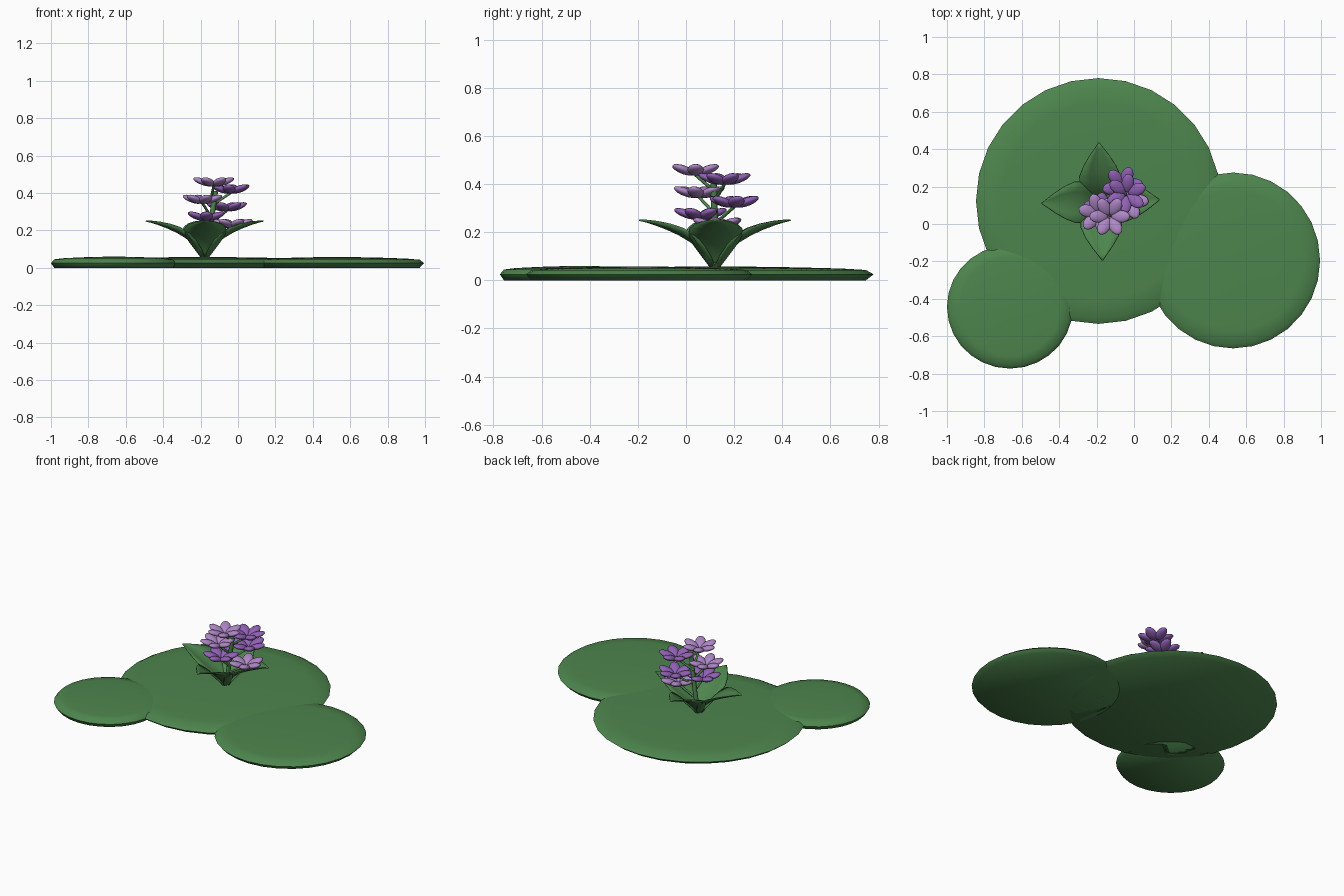
import bpy, bmesh, math
from mathutils import Vector, Matrix

if "Cube" in bpy.data.objects:
    bpy.data.objects.remove(bpy.data.objects["Cube"])


def material(name, rgb):
    m = bpy.data.materials.new(name)
    m.diffuse_color = (*rgb, 1)
    m.use_nodes = True
    m.node_tree.nodes["Principled BSDF"].inputs["Base Color"].default_value = m.diffuse_color
    return m


GREEN = material("leaf green", (0.075, 0.235, 0.075))
LILAC = material("light lilac", (0.42, 0.24, 0.56))
VIOLET = material("violet", (0.28, 0.12, 0.46))


def finish(name, bm, mat, angle=60):
    bmesh.ops.recalc_face_normals(bm, faces=bm.faces)
    me = bpy.data.meshes.new(name)
    bm.to_mesh(me)
    bm.free()
    me.materials.append(mat)
    ob = bpy.data.objects.new(name, me)
    bpy.context.collection.objects.link(ob)
    bpy.ops.object.select_all(action='DESELECT')
    ob.select_set(True)
    bpy.context.view_layer.objects.active = ob
    bpy.ops.object.shade_smooth_by_angle(angle=math.radians(angle))
    return ob


# Lily pads: shallow domed discs with a bevelled rim
PAD = [(0.95, 0.0), (1.0, 0.025), (0.95, 0.043), (0.8, 0.049), (0.5, 0.054), (0.25, 0.0565)]


def pad(name, x, y, rx, ry, lift=0, n=28):
    bm = bmesh.new()
    rings = []
    for r, z in PAD:
        z += lift if z > 0.03 else 0
        rings.append([bm.verts.new((x + rx * r * math.cos(math.tau * i / n),
                                    y + ry * r * math.sin(math.tau * i / n), z)) for i in range(n)])
    for a, b in zip(rings, rings[1:]):
        for i in range(n):
            bm.faces.new((a[i], a[(i + 1) % n], b[(i + 1) % n], b[i]))
    bm.faces.new(rings[0])
    top = bm.verts.new((x, y, 0.058 + lift))
    for i in range(n):
        bm.faces.new((rings[-1][i], rings[-1][(i + 1) % n], top))
    finish(name, bm, GREEN)


pad("large_pad", -0.19, 0.123, 0.655, 0.657)
pad("medium_pad", 0.53, -0.195, 0.465, 0.47)
pad("small_pad", -0.663, -0.443, 0.337, 0.33, 0.002)

# Four arching, cupped leaves around the stem: (reach, height, half width)
LEAF = [(0.0, 0.045, 0.015), (0.025, 0.085, 0.05), (0.06, 0.125, 0.085), (0.1, 0.16, 0.108),
        (0.15, 0.19, 0.11), (0.2, 0.213, 0.088), (0.25, 0.232, 0.055), (0.285, 0.243, 0.026),
        (0.315, 0.25, 0.002)]
for k in range(4):
    bm = bmesh.new()
    rows = []
    for r, z, w in LEAF:
        rows.append([bm.verts.new((r - 0.015 * s * s * w / 0.11, s * w, z + 0.025 * s * s * w / 0.11))
                     for s in (-1, -0.5, 0, 0.5, 1)])
    for a, b in zip(rows, rows[1:]):
        for i in range(4):
            bm.faces.new((a[i], a[i + 1], b[i + 1], b[i]))
    leaf = finish("leaf_%d" % (k + 1), bm, GREEN)
    leaf.location = (-0.178, 0.12, 0)
    leaf.rotation_euler.z = k * math.pi / 2 + 0.03
    sol = leaf.modifiers.new("thickness", 'SOLIDIFY')
    sol.thickness = 0.006
    sol.offset = 0


def tube(name, points, radius):
    cu = bpy.data.curves.new(name, 'CURVE')
    cu.dimensions = '3D'
    cu.bevel_depth = radius
    cu.bevel_resolution = 2
    cu.use_fill_caps = True
    sp = cu.splines.new('POLY')
    sp.points.add(len(points) - 1)
    for p, co in zip(sp.points, points):
        p.co = (*co, 1)
    cu.materials.append(GREEN)
    bpy.context.collection.objects.link(bpy.data.objects.new(name, cu))


# Flower stem
tube("stem", [(-0.178, 0.12, 0.03), (-0.15, 0.12, 0.2), (-0.12, 0.115, 0.41)], 0.014)


# Blossoms: rings of upward-tilted ellipsoid petals on short stalks
def blossom(name, centre, mat, turn):
    bm = bmesh.new()
    for i in range(6):
        m = (Matrix.Translation(centre) @ Matrix.Rotation(turn + math.tau * i / 6, 4, 'Z')
             @ Matrix.Rotation(math.radians(-20), 4, 'Y') @ Matrix.Translation((0.062, 0, 0))
             @ Matrix.Diagonal((0.054, 0.034, 0.017, 1)))
        bmesh.ops.create_uvsphere(bm, u_segments=12, v_segments=8, radius=1, matrix=m)
    finish(name, bm, mat, 80)
    base = Vector((-0.145, 0.12, max(0.15, centre[2] - 0.07)))
    tube(name + "_stalk", [base, Vector(centre)], 0.007)


BLOSSOMS = [(-0.13, 0.04, 0.438, LILAC), (-0.04, 0.16, 0.4, VIOLET), (-0.19, 0.055, 0.345, LILAC),
            (-0.06, 0.2, 0.305, VIOLET), (-0.17, 0.06, 0.255, VIOLET), (-0.03, 0.13, 0.215, LILAC)]
for i, (x, y, z, mat) in enumerate(BLOSSOMS):
    blossom("blossom_%d" % (i + 1), (x, y, z), mat, 0.4 * i)
